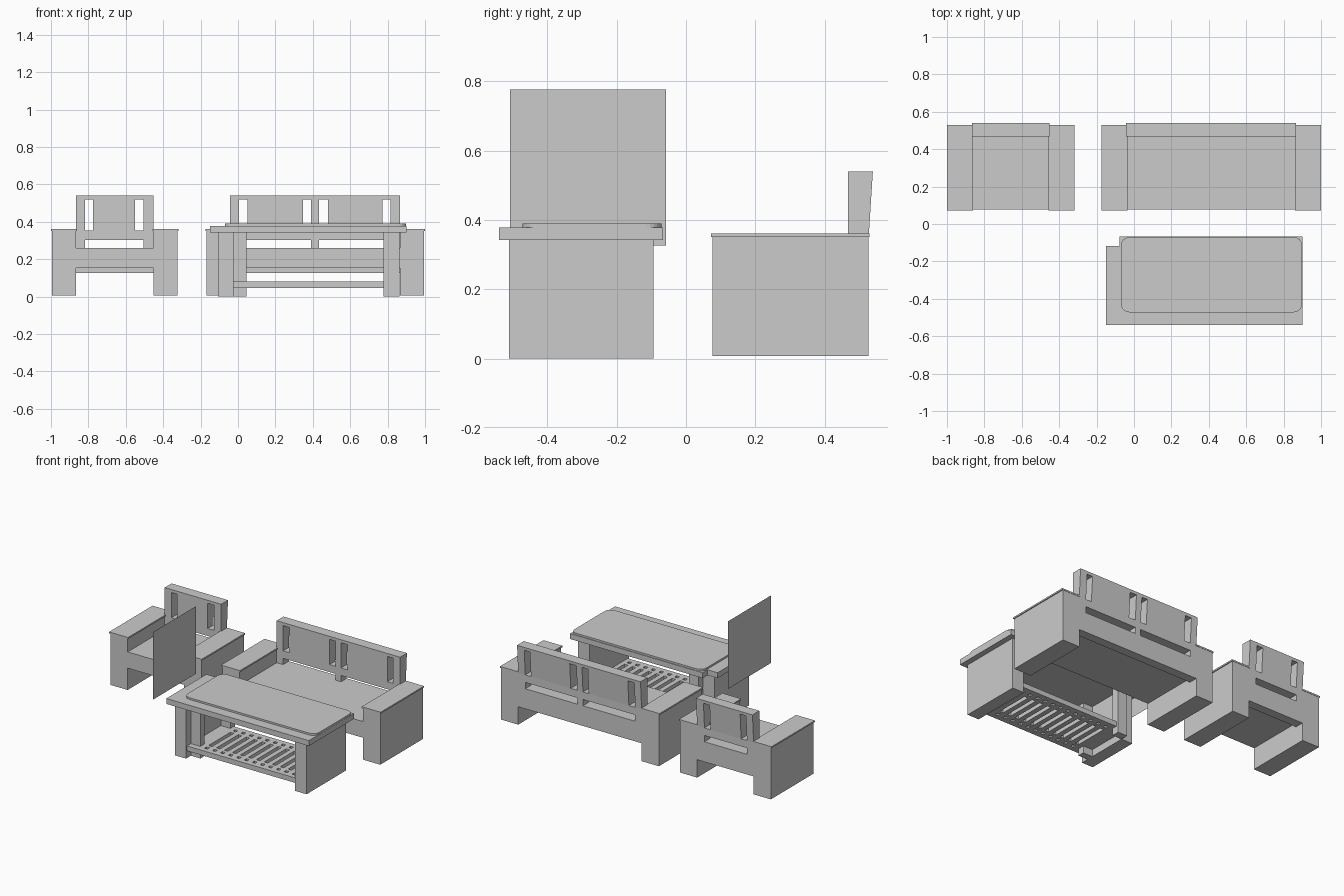
import bpy, bmesh, math

if "Cube" in bpy.data.objects:
    bpy.data.objects.remove(bpy.data.objects["Cube"])


def make_object(name, bm):
    bmesh.ops.recalc_face_normals(bm, faces=bm.faces[:])
    me = bpy.data.meshes.new(name)
    bm.to_mesh(me)
    bm.free()
    ob = bpy.data.objects.new(name, me)
    bpy.context.collection.objects.link(ob)
    return ob


def add_box(bm, x0, x1, y0, y1, z0, z1):
    r = bmesh.ops.create_cube(bm, size=1)
    for v in r["verts"]:
        v.co.x = x0 + (v.co.x + .5) * (x1 - x0)
        v.co.y = y0 + (v.co.y + .5) * (y1 - y0)
        v.co.z = z0 + (v.co.z + .5) * (z1 - z0)


def boxes(name, *dims):
    bm = bmesh.new()
    for d in dims:
        add_box(bm, *d)
    return make_object(name, bm)


def prism(name, pts, offset):
    # extrude a closed outline of 3D points
    bm = bmesh.new()
    f = bm.faces.new([bm.verts.new(p) for p in pts])
    r = bmesh.ops.extrude_face_region(bm, geom=[f])
    bmesh.ops.translate(bm, vec=offset,
                        verts=[g for g in r["geom"] if isinstance(g, bmesh.types.BMVert)])
    return make_object(name, bm)


def cut(ob, cutter):
    cutter.hide_render = True
    cutter.hide_viewport = True
    m = ob.modifiers.new("openings", "BOOLEAN")
    m.operation = "DIFFERENCE"
    m.solver = "EXACT"
    m.object = cutter


def seating(name, x0, x1, slots, gaps):
    # seat between two solid arm blocks with thin overhanging tops
    boxes(name + "_seat", (x0, x1, .078, .475, .152, .26))
    for side, a, b in (("left", x0 - .127, x0), ("right", x1, x1 + .127)):
        boxes(f"{name}_{side}_arm", (a, b, .077, .527, .007, .35))
        boxes(f"{name}_{side}_arm_top", (a - .006, b + .006, .072, .529, .35, .36))
    # backrest: upright front, rear leaning out above the arms
    prof = [(.467, .126), (.527, .126), (.527, .352), (.539, .54), (.467, .54)]
    back = prism(name + "_back", [(x0, y, z) for y, z in prof], (x1 - x0, 0, 0))
    holes = [(a, b, .4, .6, .352, .52) for a, b in slots]
    holes += [(a, b, .4, .6, .26, .302) for a, b in gaps]
    cut(back, boxes(name + "_back_cutter", *holes))


# armchair and sofa
seating("armchair", -.867, -.451, [(-.818, -.775), (-.55, -.505)], [(-.818, -.505)])
seating("sofa", -.042, .867,
        [(.005, .052), (.347, .39), (.432, .48), (.773, .815)],
        [(.005, .39), (.432, .815)])

# table top with a notch in the back left corner
outline = [(-.15, -.54), (.9, -.54), (.9, -.066), (-.077, -.066), (-.077, -.118), (-.15, -.118)]
prism("table_top", [(x, y, .342) for x, y in outline], (0, 0, .036))

# rounded glass sheet
r, pts = .045, []
for cx, cy, a0 in ((.899 - r, -.07 - r, 0), (-.07 + r, -.07 - r, 90),
                   (-.07 + r, -.472 + r, 180), (.899 - r, -.472 + r, 270)):
    for i in range(7):
        a = math.radians(a0 + i * 15)
        pts.append((cx + r * math.cos(a), cy + r * math.sin(a), .378))
prism("table_glass", pts, (0, 0, .012))

# table end panels and inner posts
boxes("table_right_panel", (.778, .863, -.511, -.094, 0, .342))
boxes("table_left_panel", (-.108, -.025, -.511, -.145, 0, .342))
boxes("table_inner_posts", (-.025, .045, -.46, -.415, 0, .342),
      (-.025, .045, -.145, -.094, 0, .342))

# slotted lower shelf
shelf = boxes("table_shelf", (-.025, .778, -.5, -.11, .047, .08))
bm = bmesh.new()
n = 12
for i in range(n):
    x = .09 + i * (.735 - .09) / (n - 1)
    add_box(bm, x - .013, x + .013, -.42, -.19, 0, .12)
    for y in (-.455, -.155):
        add_box(bm, x - .011, x + .011, y - .011, y + .011, 0, .12)
cut(shelf, make_object("shelf_cutter", bm))

# thin upright sheet beside the table
bm = bmesh.new()
bm.faces.new([bm.verts.new((-.27, y, z)) for y, z in
              ((-.508, .326), (-.058, .326), (-.058, .776), (-.508, .776))])
make_object("upright_sheet", bm)
